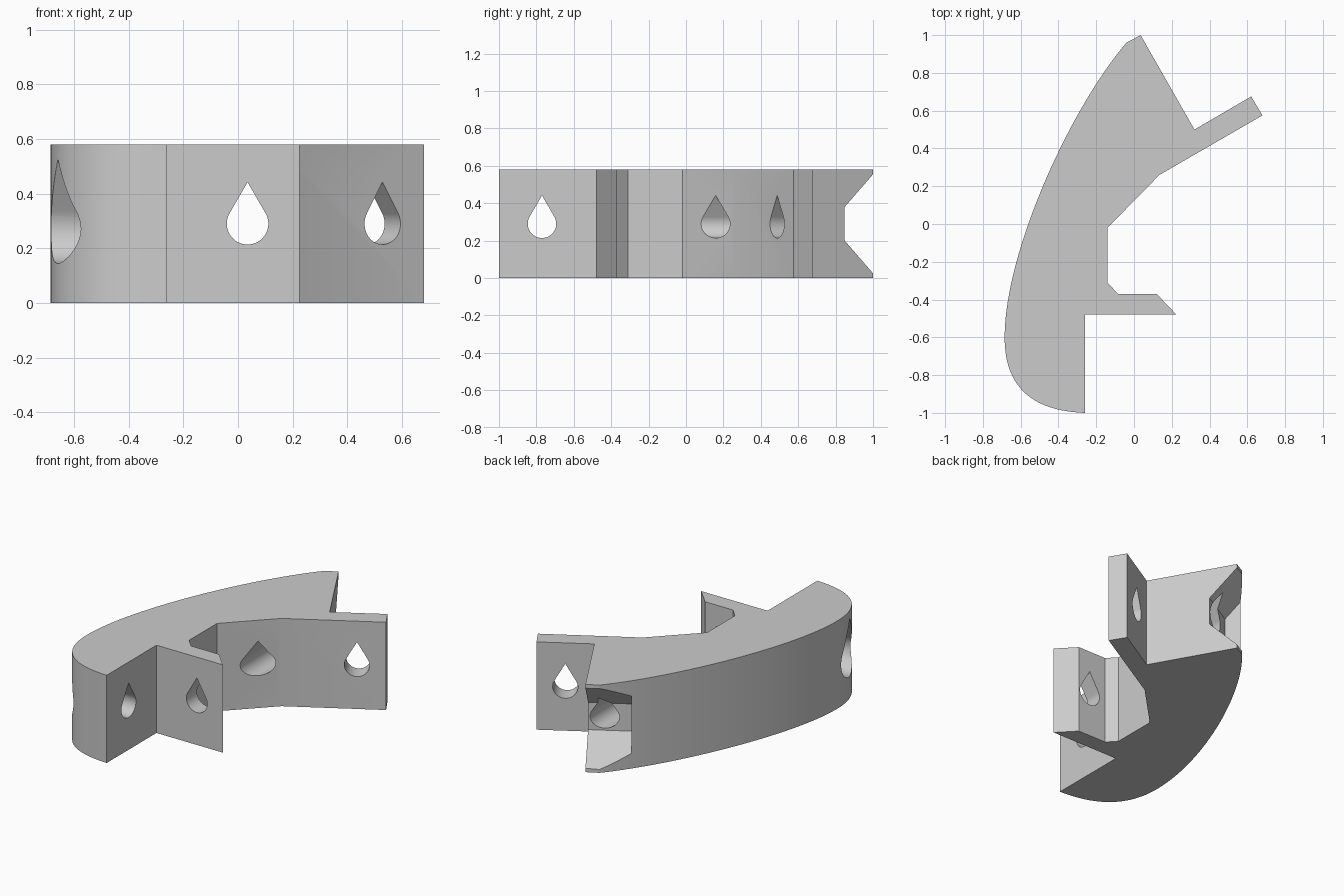
import bpy, bmesh, math
from mathutils import Vector
from mathutils.geometry import interpolate_bezier

if "Cube" in bpy.data.objects:
    bpy.data.objects.remove(bpy.data.objects["Cube"])

HEIGHT, MID = 0.58, 0.29
UP = Vector((0, 0, 1))

grey = bpy.data.materials.new("plain_grey")
grey.use_nodes = True
colour = (0.6, 0.6, 0.6, 1)
grey.diffuse_color = colour
grey.node_tree.nodes["Principled BSDF"].inputs["Base Color"].default_value = colour


def prism(name, points, sweep):
    """Extrude a closed 3D outline along a vector."""
    bm = bmesh.new()
    face = bm.faces.new([bm.verts.new(p) for p in points])
    made = bmesh.ops.extrude_face_region(bm, geom=[face])["geom"]
    bmesh.ops.translate(bm, vec=sweep, verts=[g for g in made if isinstance(g, bmesh.types.BMVert)])
    bmesh.ops.recalc_face_normals(bm, faces=bm.faces)
    mesh = bpy.data.meshes.new(name)
    bm.to_mesh(mesh)
    bm.free()
    mesh.materials.append(grey)
    obj = bpy.data.objects.new(name, mesh)
    bpy.context.collection.objects.link(obj)
    return obj


def teardrop(name, start, axis, length, r):
    """Round hole with a pointed roof, bored along a horizontal axis."""
    start, axis = Vector(start), Vector(axis).normalized()
    side = axis.cross(UP)
    pts = [start + UP * 2 * r]
    for i in range(33):
        a = math.radians(150 + 240 * i / 32)
        pts.append(start + (side * math.cos(a) + UP * math.sin(a)) * r)
    return prism(name, pts, axis * length)


# Bracket body: curved back, two mounting tabs
def arc(*ctrl):
    return [p.to_2d() for p in interpolate_bezier(*[Vector((x, y, 0)) for x, y in ctrl], 32)]


back = arc((-0.04, 0.96), (-0.34, 0.61), (-0.685, -0.15), (-0.685, -0.6))
heel = arc((-0.685, -0.6), (-0.685, -0.88), (-0.52, -0.99), (-0.26, -1))
inner = [(-0.26, -0.48), (0.225, -0.48), (0.12, -0.37), (-0.085, -0.37), (-0.14, -0.31),
         (-0.14, -0.02), (0.135, 0.26), (0.68, 0.575), (0.62, 0.675), (0.32, 0.5), (0.035, 1)]
body = prism("curved_bracket", [(x, y, 0) for x, y in back + heel[1:] + inner], UP * HEIGHT)

# Tapered recess in the tip, swept parallel to the slanted tab
along = Vector((math.cos(math.pi / 6), 0.5, 0))
out = Vector((-0.5, along.x, 0))
section = [(0.674, 0.09), (0.974, 0.39), (0.974, -0.39), (0.674, -0.09)]
recess = prism("tip_recess_cutter",
               [along * 0.26 + out * w + UP * (MID + z) for w, z in section], along * 0.6)

# Bolt holes and the wide counterbore in the curved back
cutters = [
    recess,
    teardrop("long_hole_cutter", (0.035, -0.8, MID), (0, 1, 0), 2, 0.076),
    teardrop("heel_hole_cutter", (-0.1, -0.77, MID), (-1, 0, 0), 0.8, 0.076),
    teardrop("slanted_tab_hole_cutter", Vector((0.53, 0.485, MID)) - out * 0.1, out, 0.35, 0.076),
    teardrop("heel_counterbore_cutter", (-0.45, -0.77, 0.272), (-1, 0, 0), 0.4, 0.127),
]
for cutter in cutters:
    cutter.hide_render = True
    mod = body.modifiers.new(cutter.name, "BOOLEAN")
    mod.operation, mod.solver, mod.object = "DIFFERENCE", "EXACT", cutter

# Bake the cuts and drop the cutters
graph = bpy.context.evaluated_depsgraph_get()
baked = bpy.data.meshes.new_from_object(body.evaluated_get(graph))
body.modifiers.clear()
body.data = baked
for cutter in cutters:
    bpy.data.objects.remove(cutter)

bpy.ops.object.select_all(action="DESELECT")
body.select_set(True)
bpy.context.view_layer.objects.active = body
bpy.ops.object.shade_smooth_by_angle(angle=math.radians(20))
